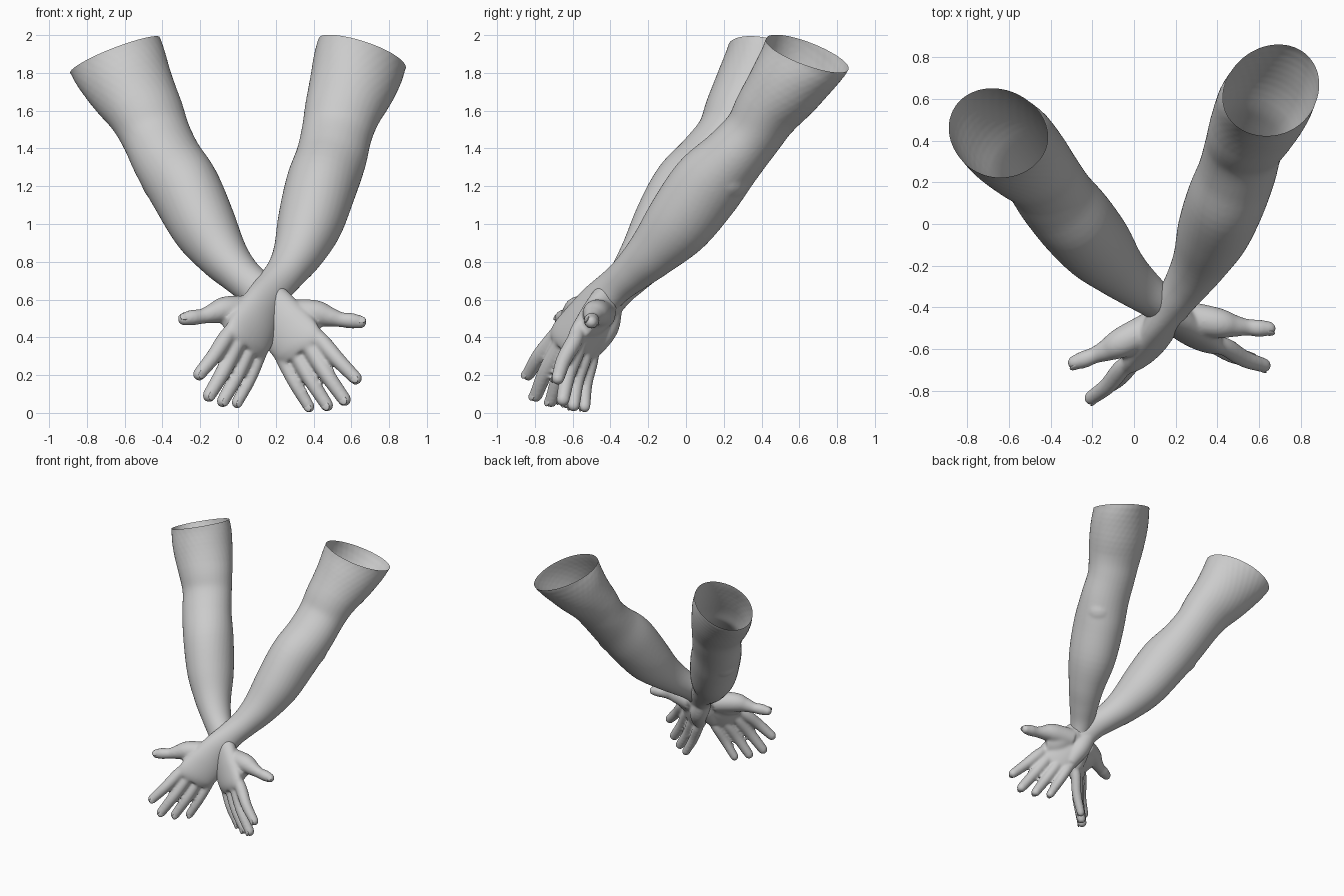
import bpy
import bmesh
from mathutils import Vector, Matrix

cube = bpy.data.objects.get("Cube")
if cube:
    bpy.data.objects.remove(cube, do_unlink=True)

SEGMENTS = 32
TOP_SIDE = Vector((0.72, 0.69, 0))
ARM_SIDE = Vector((1, 0, 0))
HAND_SIDE = Vector((0.72, 0.6, -0.4)).normalized()
HAND_BACK = Vector((0.67, -0.74, 0.1)).normalized()

skin = bpy.data.materials.new("grey skin")
skin.use_nodes = True
skin.diffuse_color = (0.6, 0.6, 0.6, 1)
skin.node_tree.nodes["Principled BSDF"].inputs["Base Color"].default_value = skin.diffuse_color


def spline(rows, steps=5):
    """Smooth a list of number rows with a Catmull-Rom curve."""
    rows = [Vector(r) for r in rows]
    out = []
    for i in range(len(rows) - 1):
        b, c = rows[i], rows[i + 1]
        a = rows[i - 1] if i else b * 2 - c
        d = rows[i + 2] if i + 2 < len(rows) else c * 2 - b
        for s in range(steps):
            t = s / steps
            out.append((b * 2 + (c - a) * t + (a * 2 - b * 5 + c * 4 - d) * t ** 2
                        + (b * 3 - a - c * 3 + d) * t ** 3) / 2)
    return out + [rows[-1]]


def loft(bm, rows, side_at):
    """Closed tube through rows of x, y, z, half width, half depth."""
    rows = spline(rows)
    points = [Vector(r[:3]) for r in rows]
    last = len(rows) - 1
    rings = []
    for i, row in enumerate(rows):
        tangent = (points[min(i + 1, last)] - points[max(i - 1, 0)]).normalized()
        side = side_at(i / last)
        side = (side - tangent * side.dot(tangent)).normalized()
        spin = Matrix.Rotation(6.28319 / SEGMENTS, 3, "Z")
        arm = Vector((1, 0, 0))
        ring = []
        for _ in range(SEGMENTS):
            ring.append(bm.verts.new(points[i] + side * arm.x * row[3]
                                     + tangent.cross(side) * arm.y * row[4]))
            arm = spin @ arm
        rings.append(ring)
    for low, high in zip(rings, rings[1:]):
        for k in range(SEGMENTS):
            j = (k + 1) % SEGMENTS
            bm.faces.new((low[k], low[j], high[j], high[k]))
    bm.faces.new(rings[0][::-1])
    bm.faces.new(rings[-1])


def ball(bm, centre, radius):
    bmesh.ops.create_uvsphere(bm, u_segments=20, v_segments=12, radius=radius,
                              matrix=Matrix.Translation(centre))


def arm_side(t):
    """Width direction turning from the open end, past the elbow, to the hand."""
    if t < 0.2:
        return TOP_SIDE.lerp(ARM_SIDE, max(0, t - 0.07) / 0.13)
    return ARM_SIDE.lerp(HAND_SIDE, min(1, max(0, t * 3 - 1.2)))


def finish(bm, name):
    bmesh.ops.recalc_face_normals(bm, faces=bm.faces)
    mesh = bpy.data.meshes.new(name)
    bm.to_mesh(mesh)
    bm.free()
    mesh.materials.append(skin)
    for poly in mesh.polygons:
        poly.use_smooth = True
    obj = bpy.data.objects.new(name, mesh)
    bpy.context.collection.objects.link(obj)
    return obj


# Arm and palm: open end down to the knuckles
arm_rows = [
    (0.73, 0.72, 2.1, 0.27, 0.21), (0.66, 0.64, 1.91, 0.262, 0.21),
    (0.61, 0.54, 1.75, 0.233, 0.203), (0.555, 0.43, 1.6, 0.204, 0.176),
    (0.523, 0.355, 1.48, 0.188, 0.16), (0.493, 0.245, 1.35, 0.188, 0.171),
    (0.44, 0.11, 1.2, 0.189, 0.196), (0.38, -0.04, 1.0, 0.173, 0.183),
    (0.32, -0.175, 0.85, 0.135, 0.14), (0.258, -0.28, 0.75, 0.108, 0.112),
    (0.195, -0.375, 0.67, 0.102, 0.09), (0.135, -0.475, 0.575, 0.12, 0.076),
    (0.09, -0.548, 0.47, 0.147, 0.074), (0.045, -0.618, 0.39, 0.147, 0.061),
    (0.025, -0.643, 0.345, 0.13, 0.046),
]
body = bmesh.new()
loft(body, arm_rows, arm_side)
# Elbow point and heel of the palm
ball(body, (0.52, 0.215, 1.245), 0.125)
heel = [(0.2, -0.4, 0.62, 0.055), (0.15, -0.46, 0.48, 0.075), (0.12, -0.535, 0.36, 0.05)]
loft(body, [(*row, row[3]) for row in heel], lambda t: HAND_SIDE)

# Fingers: knuckle, fingertip centre, base radius
fingers = [
    ((-0.065, -0.7, 0.395), (-0.205, -0.835, 0.205), 0.044),
    ((-0.01, -0.665, 0.36), (-0.153, -0.795, 0.092), 0.045),
    ((0.05, -0.61, 0.325), (-0.08, -0.715, 0.062), 0.043),
    ((0.108, -0.555, 0.3), (-0.005, -0.632, 0.054), 0.039),
]
nail_spots = []
for knuckle, tip, r in fingers:
    knuckle, tip = Vector(knuckle), Vector(tip)
    along = (tip - knuckle).normalized()
    joint = knuckle.lerp(tip, 0.5) + HAND_BACK * 0.012
    path = [(knuckle - along * 0.1, r * 0.8), (knuckle, r), (joint, r * 0.93), (tip, r * 0.8)]
    loft(body, [(*p, w, w) for p, w in path], lambda t: HAND_SIDE)
    ball(body, tip, r * 0.8)
    nail_spots.append((tip, along, HAND_BACK, r * 0.8))

# Thumb, and the web of flesh joining it to the first finger
thumb = [(0.08, -0.5, 0.54, 0.08), (-0.06, -0.57, 0.545, 0.073), (-0.13, -0.605, 0.528, 0.054),
         (-0.19, -0.63, 0.511, 0.04), (-0.24, -0.65, 0.505, 0.042), (-0.285, -0.665, 0.497, 0.035)]
loft(body, [(*row, row[3]) for row in thumb], lambda t: Vector((0, 0, 1)))
web = [(0.12, -0.47, 0.56, 0.08, 0.06), (0.025, -0.555, 0.49, 0.1, 0.06),
       (-0.06, -0.632, 0.466, 0.082, 0.033)]
loft(body, web, lambda t: Vector((0.035, -0.14, -0.145)))
thumb_tip = Vector(thumb[-1][:3])
ball(body, thumb_tip, 0.035)
nail_spots.append((thumb_tip, (thumb_tip - Vector(thumb[-2][:3])).normalized(),
                   Vector((0.2, -0.8, 0.5)), 0.035))

# Fuse the solids into one skin, then cut the top open
draft = finish(body, "draft")
remesh = draft.modifiers.new("fuse", "REMESH")
remesh.mode = "VOXEL"
remesh.voxel_size = 0.009
soften = draft.modifiers.new("soften", "SMOOTH")
soften.factor = 0.5
soften.iterations = 12
fused = bmesh.new()
fused.from_object(draft, bpy.context.evaluated_depsgraph_get())
bpy.data.objects.remove(draft, do_unlink=True)
bmesh.ops.bisect_plane(fused, geom=fused.verts[:] + fused.edges[:] + fused.faces[:],
                       plane_co=(0.66, 0.64, 1.902), plane_no=(0.28, 0.31, 1), clear_outer=True)
left_arm = finish(fused, "left_arm")

# Fingernails: flattened ovals on the fingertips
nails = bmesh.new()
for tip, along, back, r in nail_spots:
    back = (back - along * back.dot(along)).normalized()
    turn = Matrix((along, back.cross(along), back)).transposed().to_4x4()
    place = Matrix.Translation(tip + back * r * 0.76 + along * r * 0.1)
    bmesh.ops.create_uvsphere(nails, u_segments=16, v_segments=8, radius=1,
                              matrix=place @ turn @ Matrix.Diagonal((r * 0.75, r * 0.6, r * 0.2, 1)))
left_nails = finish(nails, "left_nails")

# The other arm is a reflection across an upright plane, tipped slightly back
pivot = Matrix.Translation((0, 0.53, 0))
flip = Matrix.Scale(-1, 4, Vector((0.988, 0.152, 0)).normalized())
hinge = Matrix.Translation((0, 0.35, 1.4))
tip_back = (Matrix.Translation((0.015, 0.005, 0)) @ Matrix.Rotation(-0.015, 4, "Z")
            @ Matrix.Rotation(0.03, 4, "X") @ Matrix.Rotation(-0.015, 4, "Y"))
reflect = hinge @ tip_back @ hinge.inverted() @ pivot @ flip @ pivot.inverted()
for source, name in ((left_arm, "right_arm"), (left_nails, "right_nails")):
    mesh = source.data.copy()
    mesh.name = name
    mesh.transform(reflect)
    mesh.flip_normals()
    bpy.context.collection.objects.link(bpy.data.objects.new(name, mesh))
